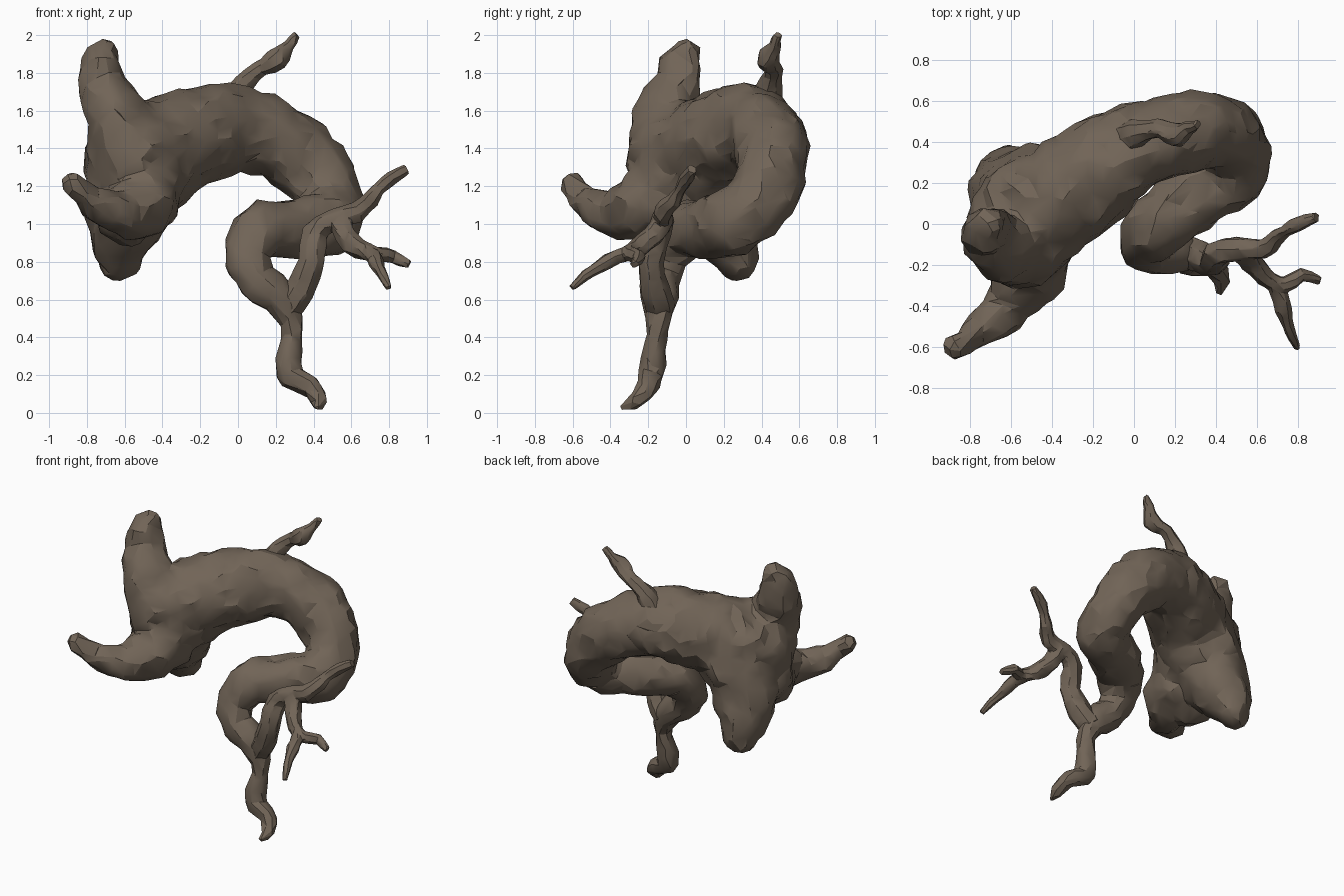
import bpy, bmesh, math
from mathutils import Vector, noise

if "Cube" in bpy.data.objects:
    bpy.data.objects.remove(bpy.data.objects["Cube"])

bark = bpy.data.materials.new("weathered brown bark")
bark.diffuse_color = (0.165, 0.128, 0.095, 1)
bark.use_nodes = True
bark.node_tree.nodes["Principled BSDF"].inputs["Base Color"].default_value = bark.diffuse_color


def spline(pts, steps):
    """Catmull-Rom through (x, y, z, radius) points."""
    p = [Vector(q) for q in pts]
    p = [2 * p[0] - p[1]] + p + [2 * p[-1] - p[-2]]
    out = []
    for a, b, c, d in zip(p, p[1:], p[2:], p[3:]):
        for i in range(steps):
            t = i / steps
            out.append(0.5 * (2 * b + (c - a) * t + (2 * a - 5 * b + 4 * c - d) * t ** 2
                              + (3 * b - a - 3 * c + d) * t ** 3))
    return out + [p[-2]]


def tube(bm, pts, sides, steps):
    """Closed tapering tube along a path."""
    path = spline(pts, steps)
    centres = [q.to_3d() for q in path]
    side, rings = None, []
    for i, c in enumerate(centres):
        tan = (centres[min(i + 1, len(path) - 1)] - centres[max(i - 1, 0)]).normalized()
        side = tan.orthogonal() if side is None else side - tan * side.dot(tan)
        side.normalize()
        up = tan.cross(side)
        rings.append([bm.verts.new(c + path[i][3] * (side * math.cos(a) + up * math.sin(a)))
                      for a in (2 * math.pi * k / sides for k in range(sides))])
    for r, s in zip(rings, rings[1:]):
        for k in range(sides):
            j = (k + 1) % sides
            bm.faces.new((r[k], r[j], s[j], s[k]))
    bm.faces.new(rings[0][::-1])
    bm.faces.new(rings[-1])


def ball(bm, x, y, z, r):
    res = bmesh.ops.create_icosphere(bm, subdivisions=3, radius=r)
    bmesh.ops.translate(bm, verts=res["verts"], vec=(x, y, z))


def evaluated(ob):
    """Replace the mesh by its modified result."""
    dg = bpy.context.evaluated_depsgraph_get()
    me = bpy.data.meshes.new_from_object(ob.evaluated_get(dg))
    ob.modifiers.clear()
    ob.data = me
    me.materials.clear()
    me.materials.append(bark)
    return me


def make(name, bm):
    me = bpy.data.meshes.new(name)
    bm.to_mesh(me)
    bm.free()
    me.materials.append(bark)
    ob = bpy.data.objects.new(name, me)
    bpy.context.collection.objects.link(ob)
    return ob


def sculpt(name, bm, voxel, smooth, rough, faces):
    """Fuse overlapping pieces, roughen the bark and reduce to facets."""
    ob = make(name, bm)
    m = ob.modifiers.new("merge", "REMESH")
    m.mode, m.voxel_size = "VOXEL", voxel
    m = ob.modifiers.new("blend", "SMOOTH")
    m.factor, m.iterations = 0.5, smooth
    me = evaluated(ob)
    normals = [v.normal.copy() for v in me.vertices]
    for v, n in zip(me.vertices, normals):
        thick = rough * min(1, max(.5, (v.co.z - .2) / 1.0))
        v.co += n * (.003 + thick * (.022 * noise.noise(v.co * 5) + .018 * noise.noise(v.co * 11)))
    m = ob.modifiers.new("facets", "DECIMATE")
    m.ratio = min(1, faces / (2 * len(me.polygons)))
    me = evaluated(ob)
    me.polygons.foreach_set("use_smooth", [True] * len(me.polygons))
    me.set_sharp_from_angle(angle=math.radians(24))


# Arching trunk, curling down through a loop into the hanging tip
arch = [(-.56, -.02, 1.33, .25), (-.40, .10, 1.40, .27), (-.22, .235, 1.465, .255),
        (0, .365, 1.50, .222), (.20, .44, 1.445, .20), (.36, .455, 1.33, .19),
        (.48, .405, 1.155, .17), (.49, .27, 1.01, .17), (.29, .13, .98, .163),
        (.12, .0, .965, .15), (.05, -.10, .83, .118), (.105, -.14, .70, .105),
        (.22, -.14, .61, .098), (.285, -.145, .48, .064), (.275, -.16, .34, .062),
        (.275, -.185, .20, .07), (.375, -.205, .14, .062), (.425, -.26, .07, .05),
        (.415, -.35, .02, .026)]
# Broken stubs of the thick end: upward, forward, and down at the back
stubs = [
    [(-.55, -.06, 1.36, .25), (-.645, -.10, 1.57, .17), (-.71, -.05, 1.74, .126),
     (-.735, -.01, 1.885, .095)],
    [(-.50, -.04, 1.25, .24), (-.51, -.21, 1.115, .18), (-.61, -.385, 1.055, .122),
     (-.74, -.505, 1.10, .085), (-.855, -.595, 1.205, .052)],
    [(-.52, .08, 1.34, .26), (-.57, .14, 1.1, .225), (-.62, .22, .92, .175),
     (-.62, .275, .81, .11)],
]
bm = bmesh.new()
tube(bm, arch, 20, 6)
ball(bm, *arch[0])
for s in stubs:
    tube(bm, s, 20, 6)
    ball(bm, *s[0])
    ball(bm, *s[-1])
# Webs of wood between the stubs, and a low knot on top
for web in [(-.62, -.02, 1.15, .19), (-.60, -.12, 1.05, .16), (-.46, -.12, 1.11, .155),
            (-.42, .14, 1.27, .21), (-.50, .19, 1.27, .19), (-.36, .14, 1.59, .11)]:
    ball(bm, *web)
sculpt("trunk", bm, .018, 10, 1.15, 2200)

# Thin angular twigs
top_twig = [[(-.03, .42, 1.62, .09), (.03, .445, 1.745, .06), (.12, .465, 1.82, .042),
             (.175, .44, 1.845, .05), (.235, .44, 1.895, .046), (.265, .47, 1.945, .03),
             (.315, .485, 2.0, .022)]]
side_branch = [
    [(.26, -.14, .56, .08), (.33, -.16, .65, .08), (.385, -.19, .80, .066),
     (.41, -.14, .95, .066), (.50, -.12, 1.02, .058), (.63, -.12, 1.06, .052),
     (.70, -.06, 1.13, .042), (.78, -.01, 1.22, .036), (.89, .035, 1.29, .025)],
    [(.53, -.12, 1.03, .055), (.57, -.18, .94, .055), (.64, -.26, .87, .05),
     (.73, -.30, .845, .04), (.82, -.25, .825, .03), (.91, -.28, .79, .018)],
    [(.67, -.27, .86, .045), (.72, -.37, .82, .038), (.745, -.47, .77, .034),
     (.80, -.605, .665, .016)],
]
for name, paths in (("top_twig", top_twig), ("side_branch", side_branch)):
    bm = bmesh.new()
    for pts in paths:
        tube(bm, pts, 7, 2)
    for v in bm.verts:
        v.co += .014 * noise.noise_vector(v.co * 14)
    sculpt(name, bm, .008, 3, .4, 300 * len(paths))
